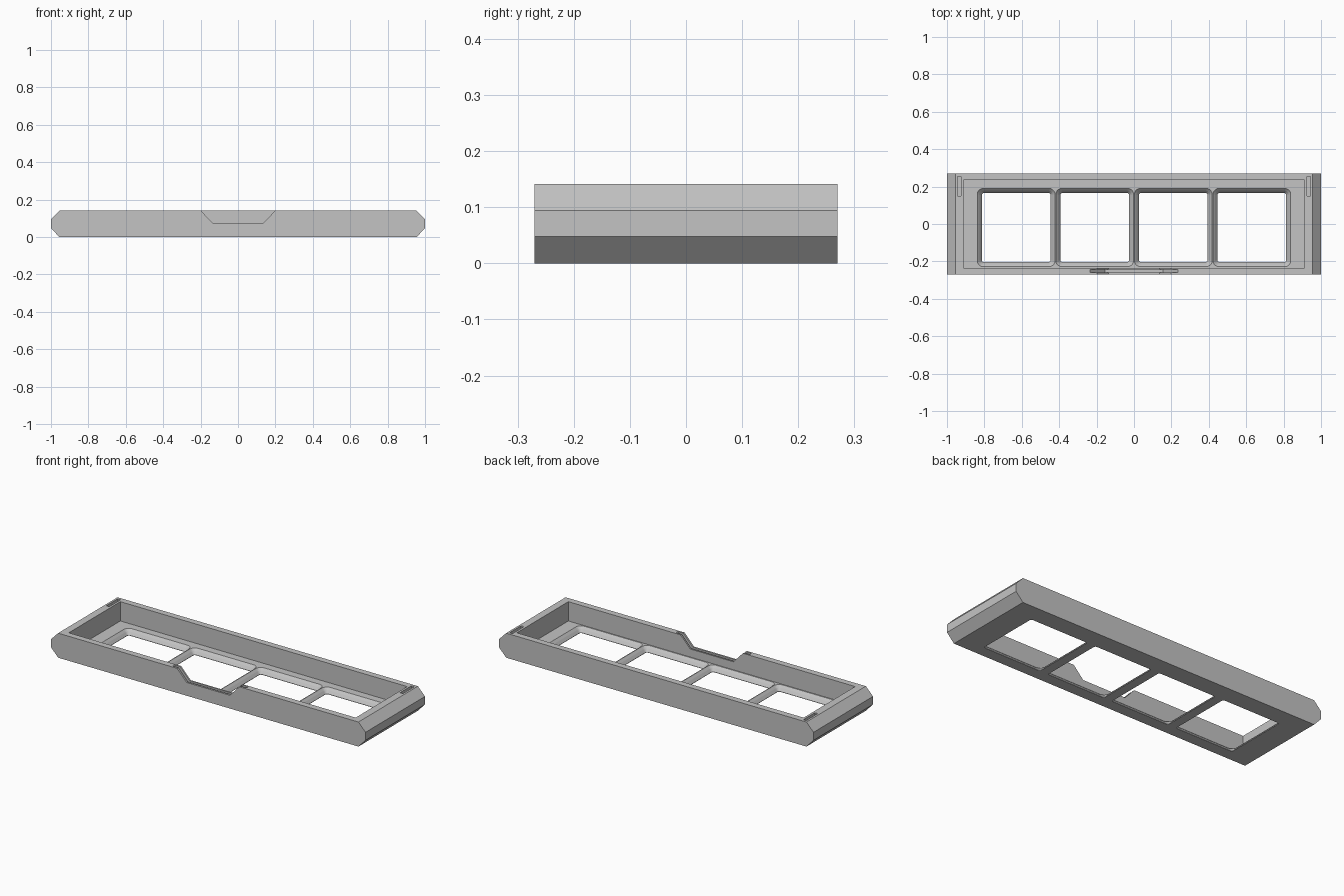
import bpy, bmesh
from math import cos, sin, pi

old = bpy.data.objects.get("Cube")
if old:
    bpy.data.objects.remove(old, do_unlink=True)

grey = bpy.data.materials.new("light grey")
grey.use_nodes = True
colour = (0.55, 0.55, 0.55, 1)
grey.diffuse_color = colour
grey.node_tree.nodes["Principled BSDF"].inputs["Base Color"].default_value = colour


def loft(name, rings):
    """Closed solid through matching rings of points."""
    bm = bmesh.new()
    loops = [[bm.verts.new(p) for p in ring] for ring in rings]
    for a, b in zip(loops, loops[1:]):
        for i in range(len(a)):
            j = (i + 1) % len(a)
            bm.faces.new((a[i], a[j], b[j], b[i]))
    bm.faces.new(loops[0])
    bm.faces.new(loops[-1])
    bmesh.ops.recalc_face_normals(bm, faces=bm.faces)
    mesh = bpy.data.meshes.new(name)
    bm.to_mesh(mesh)
    bm.free()
    mesh.materials.append(grey)
    obj = bpy.data.objects.new(name, mesh)
    bpy.context.collection.objects.link(obj)
    return obj


def prism(name, profile, y0, y1):
    return loft(name, [[(x, y, z) for x, z in profile] for y in (y0, y1)])


def box(name, x0, x1, y0, y1, z0, z1):
    return prism(name, [(x0, z0), (x1, z0), (x1, z1), (x0, z1)], y0, y1)


def rounded_ring(cx, cy, hx, hy, r, z, steps=5):
    ring = []
    for k, (sx, sy) in enumerate([(1, 1), (-1, 1), (-1, -1), (1, -1)]):
        for i in range(steps + 1):
            a = (k + i / steps) * pi / 2
            ring.append((cx + sx * (hx - r) + r * cos(a),
                         cy + sy * (hy - r) + r * sin(a), z))
    return ring


def cut(target, cutter):
    cutter.hide_render = True
    mod = target.modifiers.new("cut", 'BOOLEAN')
    mod.operation = 'DIFFERENCE'
    mod.solver = 'EXACT'
    mod.object = cutter
    bpy.context.view_layer.objects.active = target
    bpy.ops.object.modifier_apply(modifier=mod.name)
    bpy.data.objects.remove(cutter, do_unlink=True)


# Long tray with chamfered ends
top, floor = 0.141, 0.03
half = [(0.955, 0), (1, 0.048), (1, 0.094), (0.955, top)]
tray = prism("tray_frame", half + [(-x, z) for x, z in reversed(half)], -0.27, 0.27)

# Open inside
cut(tray, box("cavity_cutter", -0.912, 0.912, -0.234, 0.234, floor, 0.3))

# Four flared window openings in the floor
for i in range(4):
    cx, cy = (i - 1.5) * 0.42, -0.019
    levels = [(0.184, 0.012, -0.02), (0.184, 0.012, 0.002), (0.196, 0.022, 0.018),
              (0.208, 0.032, floor), (0.208, 0.032, 0.06)]
    cut(tray, loft("window_cutter",
                   [rounded_ring(cx, cy, h, h + 0.001, r, z) for h, r, z in levels]))

# Notch in the front wall, with a thin groove following it
def notch(name, x_top, x_low, z_low, y0, y1):
    up = x_top + (x_top - x_low) * 0.1 / (top - z_low)
    return prism(name, [(-x_low, z_low), (x_low, z_low), (up, top + 0.1),
                        (-up, top + 0.1)], y0, y1)

cut(tray, notch("notch_cutter", 0.198, 0.137, 0.076, -0.4, -0.1))
cut(tray, notch("groove_cutter", 0.235, 0.155, 0.055, -0.259, -0.243))

# Small slots in the end rims
for s in (-1, 1):
    x0, x1 = sorted((s * 0.925, s * 0.943))
    cut(tray, box("slot_cutter", x0, x1, 0.15, 0.255, 0.11, 0.3))
